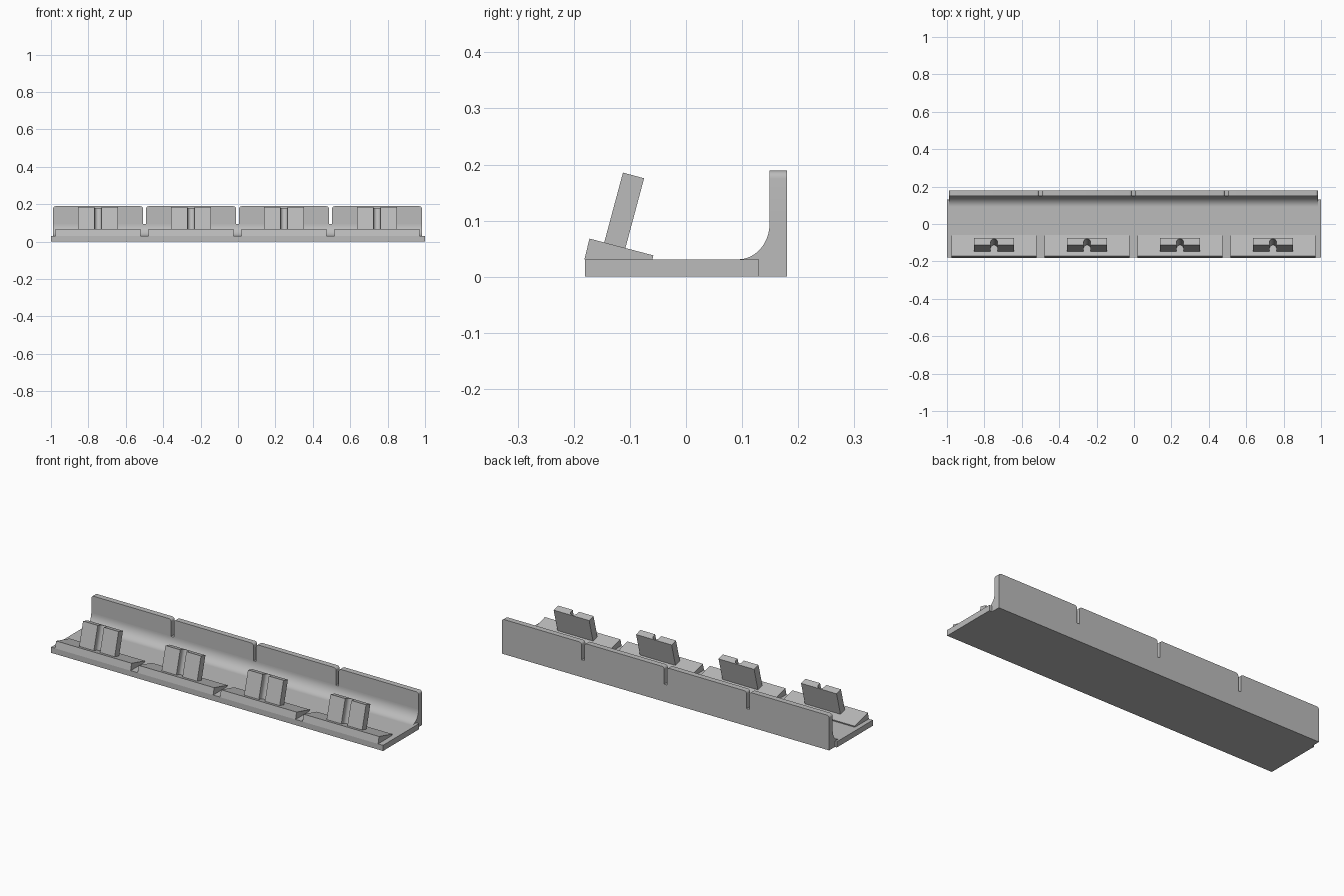
import bpy, bmesh
from math import sin, cos, pi, radians
from mathutils import Vector

cube = bpy.data.objects.get("Cube")
if cube:
    bpy.data.objects.remove(cube, do_unlink=True)

grey = bpy.data.materials.new("plain_grey")
grey.use_nodes = True
colour = (0.5, 0.5, 0.5, 1)
grey.diffuse_color = colour
grey.node_tree.nodes["Principled BSDF"].inputs["Base Color"].default_value = colour


def prism(name, outline, sweep, smooth=False):
    """Sweep a flat closed outline along a vector into a solid."""
    bm = bmesh.new()
    face = bm.faces.new([bm.verts.new(p) for p in outline])
    swept = bmesh.ops.extrude_face_region(bm, geom=[face])["geom"]
    verts = [v for v in swept if isinstance(v, bmesh.types.BMVert)]
    bmesh.ops.translate(bm, verts=verts, vec=sweep)
    bmesh.ops.recalc_face_normals(bm, faces=bm.faces)
    mesh = bpy.data.meshes.new(name)
    bm.to_mesh(mesh)
    bm.free()
    mesh.materials.append(grey)
    obj = bpy.data.objects.new(name, mesh)
    bpy.context.collection.objects.link(obj)
    if smooth:
        bpy.ops.object.select_all(action='DESELECT')
        obj.select_set(True)
        bpy.context.view_layer.objects.active = obj
        bpy.ops.object.shade_smooth_by_angle(angle=radians(30))
    return obj


def arc(cx, cy, rx, ry, start, end, steps):
    angles = [radians(start + (end - start) * i / steps) for i in range(steps + 1)]
    return [(cx + rx * cos(a), cy + ry * sin(a)) for a in angles]


FLOOR, FOOT_TOP, WALL_TOP = 0.031, 0.095, 0.189
WALL_FRONT, WALL_BACK, BASE_BACK = 0.149, 0.18, 0.13
PITCH, HALF, SHIFT = 0.497, 0.2405, -0.0025
centres = [SHIFT + PITCH * (i - 1.5) for i in range(4)]
left, right = centres[0] - HALF, centres[-1] + HALF

# Flat base plate
prism("base_plate", [(-1, -0.18, 0), (-1, BASE_BACK, 0),
                     (-1, BASE_BACK, FLOOR), (-1, -0.18, FLOOR)], (2, 0, 0))

# Wall foot with the concave curve down to the floor
curve = arc(0.093, FOOT_TOP, WALL_FRONT - 0.093, FOOT_TOP - FLOOR, 0, -90, 16)
foot = [(BASE_BACK, 0), (WALL_BACK, 0), (WALL_BACK, FOOT_TOP)] + curve + [(BASE_BACK, FLOOR)]
prism("wall_foot", [(left, y, z) for y, z in foot], (right - left, 0, 0), smooth=True)

# Sloped pad profile and tilted tab directions
pad = [(-0.181, FLOOR), (-0.172, 0.068), (-0.058, 0.038), (-0.06, FLOOR)]
tilt = radians(15)
into = Vector((0, cos(tilt), -sin(tilt)))
up = Vector((0, sin(tilt), cos(tilt)))
tab_origin = Vector((0, -0.146, 0.06))
GROOVE, TAB_HALF, TAB_DEPTH = 0.0185, 0.107, 0.039

# Tab section: block with a round-ended groove in its front
groove = arc(0, 0.0155, GROOVE, GROOVE, 180, 0, 12)
section = ([(-TAB_HALF, 0), (-GROOVE, 0)] + groove +
           [(GROOVE, 0), (TAB_HALF, 0), (TAB_HALF, TAB_DEPTH), (-TAB_HALF, TAB_DEPTH)])

for n, c in enumerate(centres, 1):
    # Wall panel with rounded top corners
    r = 0.014
    panel = ([(c - HALF, FOOT_TOP), (c + HALF, FOOT_TOP)] +
             arc(c + HALF - r, WALL_TOP - r, r, r, 0, 90, 6) +
             arc(c - HALF + r, WALL_TOP - r, r, r, 90, 180, 6))
    prism(f"wall_panel_{n}", [(x, WALL_FRONT, z) for x, z in panel],
          (0, WALL_BACK - WALL_FRONT, 0), smooth=True)
    # Sloped pad on the front of the base
    prism(f"sloped_pad_{n}", [(c - 0.2275, y, z) for y, z in pad], (0.455, 0, 0))
    # Grooved tab standing square to the pad
    outline = [tab_origin + Vector((c + x, 0, 0)) + into * d for x, d in section]
    prism(f"grooved_tab_{n}", outline, up * 0.13, smooth=True)
